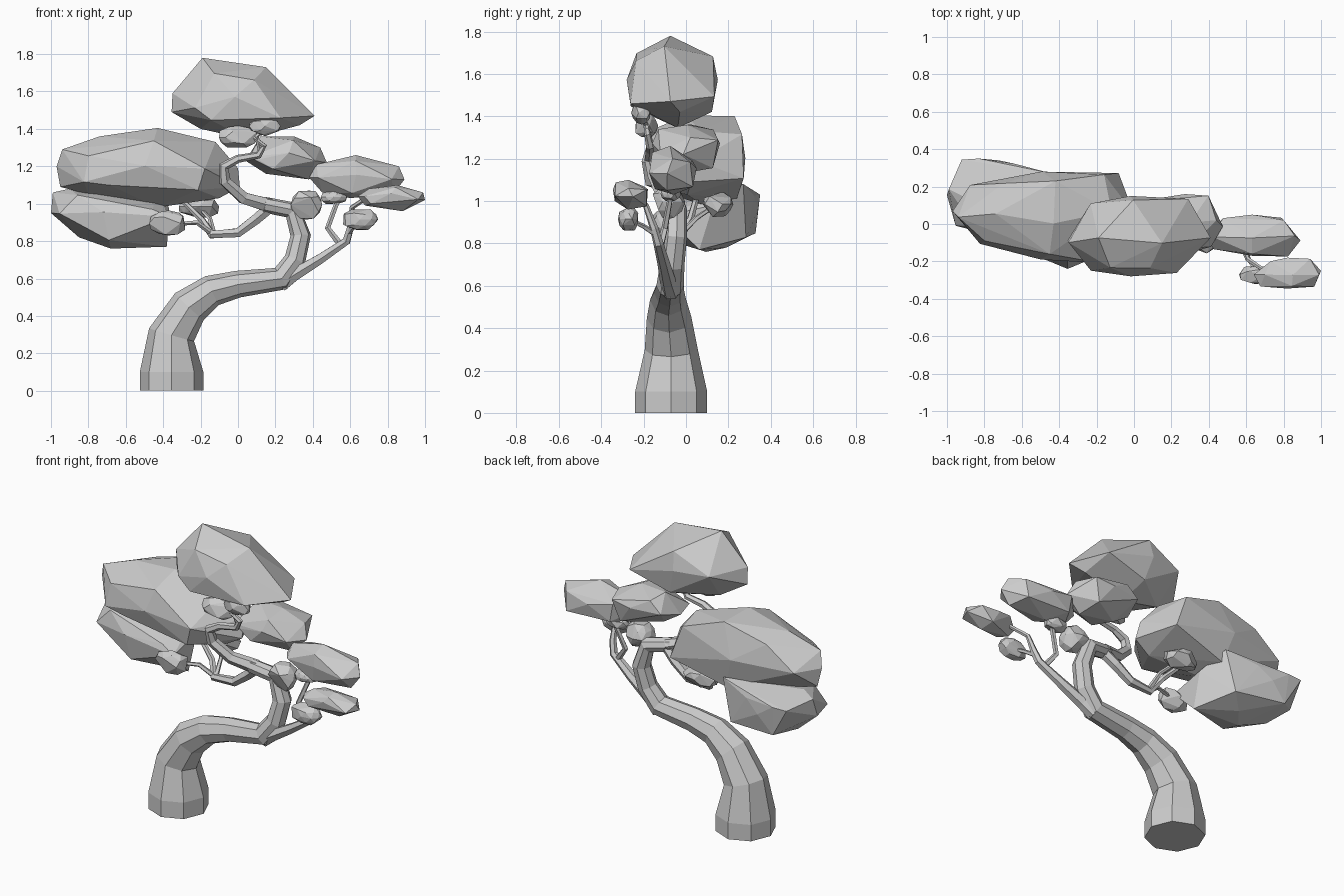
import bpy, bmesh, math, random
from mathutils import Vector

random.seed(4)
if "Cube" in bpy.data.objects:
    bpy.data.objects.remove(bpy.data.objects["Cube"], do_unlink=True)

grey = bpy.data.materials.new("plain grey")
grey.use_nodes = True
grey.diffuse_color = (0.6, 0.6, 0.6, 1)
grey.node_tree.nodes["Principled BSDF"].inputs["Base Color"].default_value = (0.6, 0.6, 0.6, 1)


def finish(bm, name):
    """Turn a bmesh into a flat shaded object."""
    bmesh.ops.recalc_face_normals(bm, faces=bm.faces)
    mesh = bpy.data.meshes.new(name)
    bm.to_mesh(mesh)
    bm.free()
    mesh.materials.append(grey)
    obj = bpy.data.objects.new(name, mesh)
    bpy.context.collection.objects.link(obj)
    return obj


def limb(name, path, sides):
    """Tapered tube through (x, y, z, radius) stations."""
    bm = bmesh.new()
    points = [Vector(p[:3]) for p in path]
    rings = []
    side = Vector((0, -1, 0))
    last = len(points) - 1
    for i, centre in enumerate(points):
        before = (centre - points[max(i - 1, 0)]).normalized()
        after = (points[min(i + 1, last)] - centre).normalized()
        along = (before + after).normalized()
        if i == 0 and centre.z == 0:
            along = Vector((0, 0, 1))
        side = (side - along * side.dot(along)).normalized()
        other = along.cross(side)
        ring = []
        for k in range(sides):
            a = math.tau * k / sides
            ring.append(bm.verts.new(centre + path[i][3] * (side * math.cos(a) + other * math.sin(a))))
        rings.append(ring)
    for low, high in zip(rings, rings[1:]):
        for k in range(sides):
            n = (k + 1) % sides
            bm.faces.new((low[k], low[n], high[n], high[k]))
    bm.faces.new(rings[0])
    bm.faces.new(rings[-1])
    return finish(bm, name)


def hull(bm, name):
    """Wrap the loose points in a faceted convex skin."""
    result = bmesh.ops.convex_hull(bm, input=bm.verts)
    spare = set(result["geom_interior"]) | set(result["geom_unused"])
    bmesh.ops.delete(bm, geom=[g for g in spare if isinstance(g, bmesh.types.BMVert)], context="VERTS")
    return finish(bm, name)


def canopy(name, outline, front, back, fill=(0.75, 0.75), lean=(0, 0), bumps=()):
    """Large leaf mass: side outline, smaller leaning loops at front and back, extra corners."""
    bm = bmesh.new()
    count = len(outline)
    cx = sum(p[0] for p in outline) / count
    cz = sum(p[1] for p in outline) / count
    middle, half = (front + back) / 2, (back - front) / 2
    for x, z in outline:
        y = middle + half * random.uniform(-0.2, 0.2) + sum(lean) / 2 * (x - cx)
        bm.verts.new((x, y, z))
    for k, sign in enumerate((-1, 1)):
        for x, z in outline[k::2]:
            s = fill[k] * random.uniform(0.92, 1.08)
            dx = (x - cx) * s
            y = middle + sign * half * random.uniform(0.75, 0.95) + lean[k] * dx
            bm.verts.new((cx + dx, y, cz + (z - cz) * s))
        bm.verts.new((cx, middle + sign * half, cz + 0.02))
    for corner in bumps:
        bm.verts.new(corner)
    return hull(bm, name)


def tuft(name, centre, size):
    """Small leaf cluster: an irregular faceted ball."""
    bm = bmesh.new()
    bmesh.ops.create_icosphere(bm, subdivisions=2, radius=0.5)
    for v in list(bm.verts):
        if random.random() < 0.4:
            bm.verts.remove(v)
    for v in bm.verts:
        v.co = Vector(c + d * w for c, d, w in zip(centre, v.co * random.uniform(0.98, 1.1), size))
    for f in list(bm.faces):
        bm.faces.remove(f)
    for e in list(bm.edges):
        bm.edges.remove(e)
    return hull(bm, name)


# Trunk and branches
limb("trunk", [
    (-.355, -.07, 0, .17), (-.355, -.07, .1, .17), (-.355, -.07, .3, .125),
    (-.26, -.08, .45, .105), (-.14, -.085, .535, .085), (0, -.08, .57, .072),
    (.23, -.075, .6, .065), (.305, -.065, .7, .058), (.335, -.05, .83, .055),
    (.29, -.045, .965, .05), (.14, -.07, .995, .042)], 8)
limb("upper_branch", [
    (.17, -.06, .99, .042), (.03, -.11, 1.03, .036), (-.07, -.15, 1.12, .033),
    (-.075, -.17, 1.2, .028), (0, -.17, 1.24, .022), (.11, -.17, 1.26, .02),
    (.14, -.18, 1.31, .016), (.06, -.19, 1.37, .012)], 6)
limb("high_tuft_twig", [(.12, -.17, 1.28, .014), (.1, -.19, 1.36, .012), (.14, -.2, 1.4, .01)], 5)
limb("left_branch", [
    (.17, -.06, .98, .034), (.1, -.04, .92, .032), (0, -.03, .845, .028),
    (-.14, -.03, .835, .025), (-.19, .02, .91, .018), (-.3, .05, 1.02, .014)], 6)
limb("low_tuft_twig", [(-.14, -.03, .84, .015), (-.22, -.06, .9, .013), (-.36, -.09, .89, .01)], 5)
limb("rear_tuft_twig", [(-.13, -.03, .84, .015), (-.15, .05, .92, .012), (-.21, .14, .98, .01)], 5)
limb("right_branch", [
    (.23, -.07, .57, .045), (.3, -.085, .62, .038), (.44, -.105, .705, .03),
    (.58, -.13, .8, .024), (.6, -.15, .87, .02), (.61, -.19, .98, .014), (.7, -.25, 1.04, .012)], 6)
limb("right_fork", [(.54, -.12, .79, .018), (.48, -.1, .87, .016), (.52, -.08, .98, .014), (.56, -.06, 1.08, .012)], 5)
limb("right_tuft_twig", [(.59, -.14, .84, .014), (.62, -.2, .88, .012), (.66, -.26, .91, .01)], 5)

# Large leaf masses
canopy("crown_leaves", [
    (-.355, 1.49), (-.35, 1.59), (-.19, 1.78), (0, 1.74), (.15, 1.73),
    (.41, 1.47), (.33, 1.42), (.05, 1.345), (-.2, 1.4)], -.28, .15, (.66, .68))
canopy("left_leaves", [
    (-.95, 1.09), (-.97, 1.2), (-.94, 1.29), (-.74, 1.36), (-.43, 1.405), (-.12, 1.33),
    (0, 1.19), (.01, 1.09), (-.1, 1.03), (-.43, .98), (-.8, 1.05)],
    -.19, .28, (.68, .83), (-.2, .1), [(-.42, .23, 1.4)])
canopy("low_left_leaves", [
    (-1, .95), (-.99, 1.06), (-.9, 1.08), (-.6, 1.06), (-.37, .98),
    (-.38, .77), (-.68, .76), (-.85, .82)],
    -.07, .34, (.8, .7), (-.15, -.08), [(-.83, .35, 1.03), (-.44, .27, 1.08), (-.37, -.1, .93), (-.6, .19, .78)])
canopy("middle_leaves", [
    (.04, 1.23), (.12, 1.36), (.3, 1.36), (.44, 1.3), (.475, 1.22), (.38, 1.13), (.15, 1.16)],
    -.16, .16, (.75, .8), (0, 0), [(.06, -.12, 1.25), (.08, .13, 1.27)])
canopy("right_leaves", [
    (.38, 1.14), (.42, 1.21), (.63, 1.26), (.86, 1.2), (.89, 1.13),
    (.83, 1.05), (.6, 1.03), (.45, 1.06)], -.17, .05, (.75, .75), (-.05, -.05))
canopy("far_right_leaves", [
    (.64, 1.04), (.7, 1.08), (.85, 1.1), (.99, 1.06), (1, 1.02), (.88, .96), (.68, .99)], -.345, -.18)

# Small leaf clusters
for name, centre, size in (
        ("right_tuft", (.65, -.27, .915), (.2, .1, .12)),
        ("middle_tuft", (.365, -.085, .995), (.17, .16, .16)),
        ("fork_tuft", (.51, -.07, 1.035), (.14, .1, .08)),
        ("high_tuft", (.145, -.21, 1.415), (.17, .09, .1)),
        ("upper_tuft", (0, -.19, 1.355), (.21, .11, .12)),
        ("low_left_tuft", (-.37, -.105, .895), (.21, .13, .13)),
        ("rear_left_tuft", (-.21, .15, .985), (.22, .14, .13))):
    tuft(name, centre, size)
